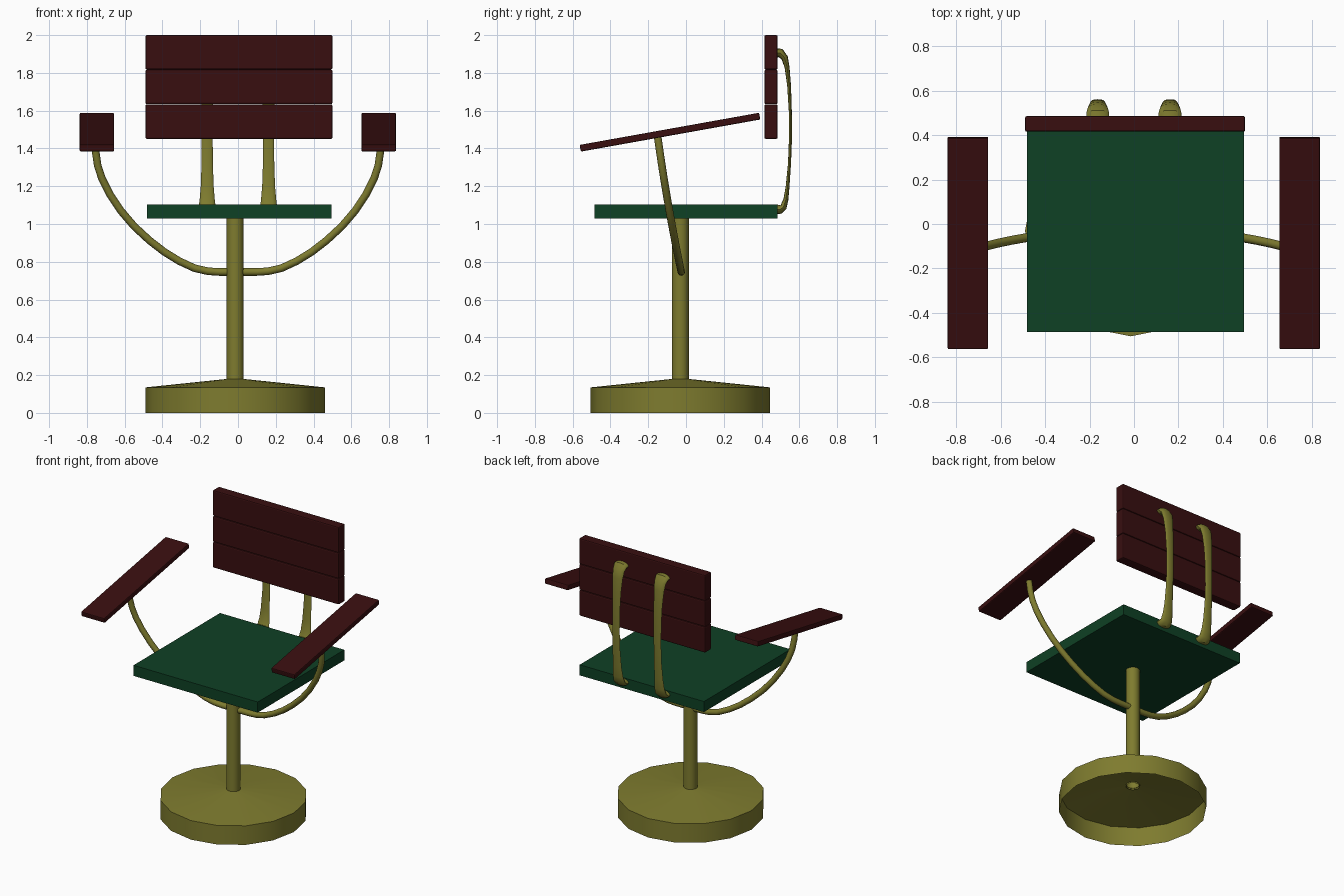
import bpy
import bmesh
from math import sin, cos, pi, atan2, radians
from mathutils import Vector

cube = bpy.data.objects.get("Cube")
if cube:
    bpy.data.objects.remove(cube, do_unlink=True)


def material(name, rgb):
    m = bpy.data.materials.new(name)
    m.use_nodes = True
    m.diffuse_color = (*rgb, 1)
    m.node_tree.nodes["Principled BSDF"].inputs["Base Color"].default_value = (*rgb, 1)
    return m


olive = material("olive metal", (0.21, 0.2, 0.028))
maroon = material("maroon wood", (0.04, 0.0045, 0.005))
green = material("green seat", (0.0045, 0.052, 0.018))


def finish(bm, name, mat, smooth=False):
    bmesh.ops.recalc_face_normals(bm, faces=bm.faces)
    mesh = bpy.data.meshes.new(name)
    bm.to_mesh(mesh)
    bm.free()
    mesh.materials.append(mat)
    ob = bpy.data.objects.new(name, mesh)
    bpy.context.collection.objects.link(ob)
    if smooth:
        bpy.ops.object.select_all(action="DESELECT")
        ob.select_set(True)
        bpy.context.view_layer.objects.active = ob
        bpy.ops.object.shade_smooth_by_angle(angle=radians(40))
    return ob


def box(name, mat, center, size, bevel=0.0, tilt=0.0):
    bm = bmesh.new()
    bmesh.ops.create_cube(bm, size=1)
    bmesh.ops.scale(bm, vec=size, verts=bm.verts)
    if bevel:
        bmesh.ops.bevel(bm, geom=bm.edges[:], offset=bevel, segments=2,
                        profile=0.5, affect="EDGES")
    ob = finish(bm, name, mat)
    ob.location = center
    ob.rotation_euler.x = tilt
    return ob


def skin(bm, rings):
    n = len(rings[0])
    for a, b in zip(rings, rings[1:]):
        for i in range(n):
            j = (i + 1) % n
            bm.faces.new((a[i], a[j], b[j], b[i]))


def lathe(name, mat, profile, center, sides):
    """Open revolved shell from (radius, height) pairs."""
    bm = bmesh.new()
    rings = [[bm.verts.new((center[0] + r * cos(2 * pi * i / sides),
                            center[1] + r * sin(2 * pi * i / sides), z))
              for i in range(sides)] for r, z in profile]
    skin(bm, rings)
    return finish(bm, name, mat, True)


def sweep(name, mat, points, sections, axis, sides=12):
    """Elliptical bar along points; sections give half sizes along and across axis."""
    pts = [Vector(p) for p in points]
    bm = bmesh.new()
    rings = []
    for k, (p, (a, b)) in enumerate(zip(pts, sections)):
        t = (pts[min(k + 1, len(pts) - 1)] - pts[max(k - 1, 0)]).normalized()
        u = (axis - t * axis.dot(t)).normalized()
        v = t.cross(u)
        rings.append([bm.verts.new(p + u * a * cos(2 * pi * i / sides)
                                   + v * b * sin(2 * pi * i / sides))
                      for i in range(sides)])
    skin(bm, rings)
    bm.faces.new(rings[0])
    bm.faces.new(rings[-1])
    return finish(bm, name, mat, True)


# Pedestal: hollow shallow drum with a conical top, and the post
hub = (-0.015, -0.03)
lathe("base", olive, [(0.042, 0.18), (0.475, 0.135), (0.475, 0)], hub, 16)
lathe("post", olive, [(0.045, 0.17), (0.045, 1.04)], hub, 16)

# Seat board
box("seat", green, (0.007, 0, 1.067), (0.975, 0.97, 0.075))

# Three backrest slats
for i in range(3):
    box(f"back_slat_{i + 1}", maroon, (0.005, 0.45, 1.542 + 0.1835 * i),
        (0.99, 0.07, 0.183), bevel=0.008)

# Sloping armrests
slope = atan2(0.17, 0.95)
for side, x in (("left", 0.745), ("right", -0.747)):
    box(f"{side}_armrest", maroon, (x, -0.085, 1.486), (0.183, 0.965, 0.036),
        bevel=0.006, tilt=slope)

# Curved rod carrying both armrests
half = [(0.1, 0.746), (0.16, 0.75), (0.23, 0.766), (0.31, 0.803), (0.39, 0.852),
        (0.47, 0.914), (0.55, 0.988), (0.62, 1.07), (0.68, 1.16), (0.72, 1.24),
        (0.743, 1.31), (0.753, 1.38), (0.755, 1.465)]


def rod_y(z):
    return -0.025 - 0.21 * (z - 0.745) + 0.05 * (z - 0.745) ** 2


rod = [(s * x, rod_y(z), z) for s, side in ((-1, half[::-1]), (1, half)) for x, z in side]
sweep("arm_rod", olive, rod, [(0.02, 0.02)] * len(rod), Vector((0, 1, 0)))

# Bowed backrest brackets, wide at the ends and slim in the middle
bow = [(0.475, 1.905), (0.5, 1.905), (0.522, 1.88), (0.535, 1.83), (0.546, 1.73),
       (0.552, 1.6), (0.553, 1.45), (0.548, 1.32), (0.538, 1.2), (0.529, 1.13),
       (0.516, 1.09), (0.5, 1.078), (0.475, 1.078)]
bow_sizes = [(0.052, 0.026), (0.051, 0.024), (0.045, 0.018), (0.04, 0.013),
             (0.034, 0.01), (0.03, 0.008)]
bow_sizes = bow_sizes + [(0.029, 0.008)] + bow_sizes[::-1]
for side, x in (("left", 0.162), ("right", -0.163)):
    sweep(f"{side}_back_bracket", olive, [(x, y, z) for y, z in bow],
          bow_sizes, Vector((1, 0, 0)))
